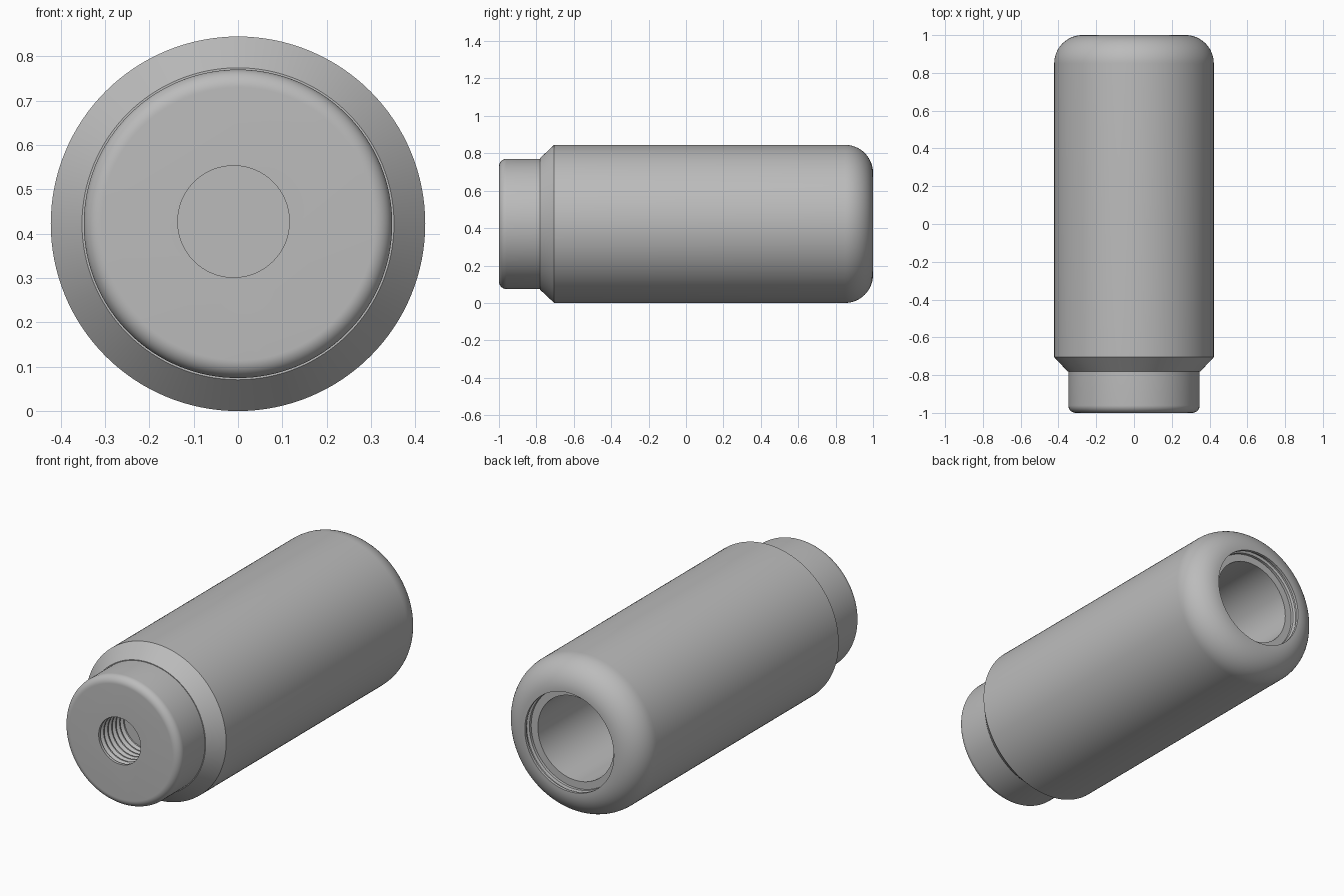
import bpy
import math

cube = bpy.data.objects.get("Cube")
if cube:
    bpy.data.objects.remove(cube, do_unlink=True)

R = 0.4225          # sleeve radius and axis height
SEGMENTS = 128

steel = bpy.data.materials.new("satin grey metal")
steel.use_nodes = True
GREY = (0.5, 0.5, 0.5, 1)
steel.diffuse_color = GREY
steel.node_tree.nodes["Principled BSDF"].inputs["Base Color"].default_value = GREY


def arc(radius, y, size, start, end, steps=12):
    """Quarter-round profile points around a (radius, y) centre, in degrees."""
    points = []
    for i in range(steps + 1):
        a = math.radians(start + (end - start) * i / steps)
        points.append((radius + size * math.cos(a), y + size * math.sin(a)))
    return points


def lathe(name, profile, x=0, z=R, segments=SEGMENTS):
    """Closed solid of revolution about the y axis; profile ends are capped."""
    verts, faces = [], []
    for radius, y in profile:
        for s in range(segments):
            a = math.tau * s / segments
            verts.append((radius * math.cos(a), y, radius * math.sin(a)))
    for ring in range(len(profile) - 1):
        a, b = ring * segments, (ring + 1) * segments
        for s in range(segments):
            t = (s + 1) % segments
            faces.append((a + s, a + t, b + t, b + s))
    last = (len(profile) - 1) * segments
    faces.append(tuple(reversed(range(segments))))
    faces.append(tuple(range(last, last + segments)))
    mesh = bpy.data.meshes.new(name)
    mesh.from_pydata(verts, [], faces)
    mesh.flip_normals()
    mesh.materials.append(steel)
    obj = bpy.data.objects.new(name, mesh)
    obj.location = (x, 0, z)
    bpy.context.collection.objects.link(obj)
    return obj


def select(obj):
    bpy.ops.object.select_all(action='DESELECT')
    obj.select_set(True)
    bpy.context.view_layer.objects.active = obj


# Sleeve: front chamfer, rounded back rim, retaining groove, ledge and blind bore
sleeve = lathe("sleeve", [(0.352, -0.78), (R, -0.705)]
               + arc(R - 0.15, 0.85, 0.15, 0, 90, 16)
               + [(0.267, 1.0), (0.267, 0.985), (0.28, 0.98), (0.28, 0.965),
                  (0.267, 0.96), (0.267, 0.945), (0.227, 0.945), (0.227, -0.4)])

# Neck: plug with a softened front edge, seated in the sleeve
neck = lathe("neck", arc(0.308, -0.96, 0.04, -90, 0) + [(0.348, -0.74)])

# Threaded socket cut into the neck
PITCH, TURNS, HOLE = 0.034, 6, 0.126
thread = [(HOLE, -1.02), (HOLE, -0.99)]
for i in range(TURNS):
    y = -0.985 + i * PITCH
    thread += [(HOLE, y), (HOLE + 0.014, y + PITCH * 0.4), (HOLE, y + PITCH * 0.8)]
thread.append((HOLE, -0.77))
cutter = lathe("socket_cutter", thread, x=-0.01, z=R + 0.005, segments=64)
cutter.hide_render = True
select(neck)
cut = neck.modifiers.new("socket", 'BOOLEAN')
cut.operation = 'DIFFERENCE'
cut.solver = 'EXACT'
cut.object = cutter
bpy.ops.object.modifier_apply(modifier=cut.name)
bpy.data.objects.remove(cutter, do_unlink=True)

for part in (sleeve, neck):
    select(part)
    bpy.ops.object.shade_smooth_by_angle(angle=math.radians(25))
